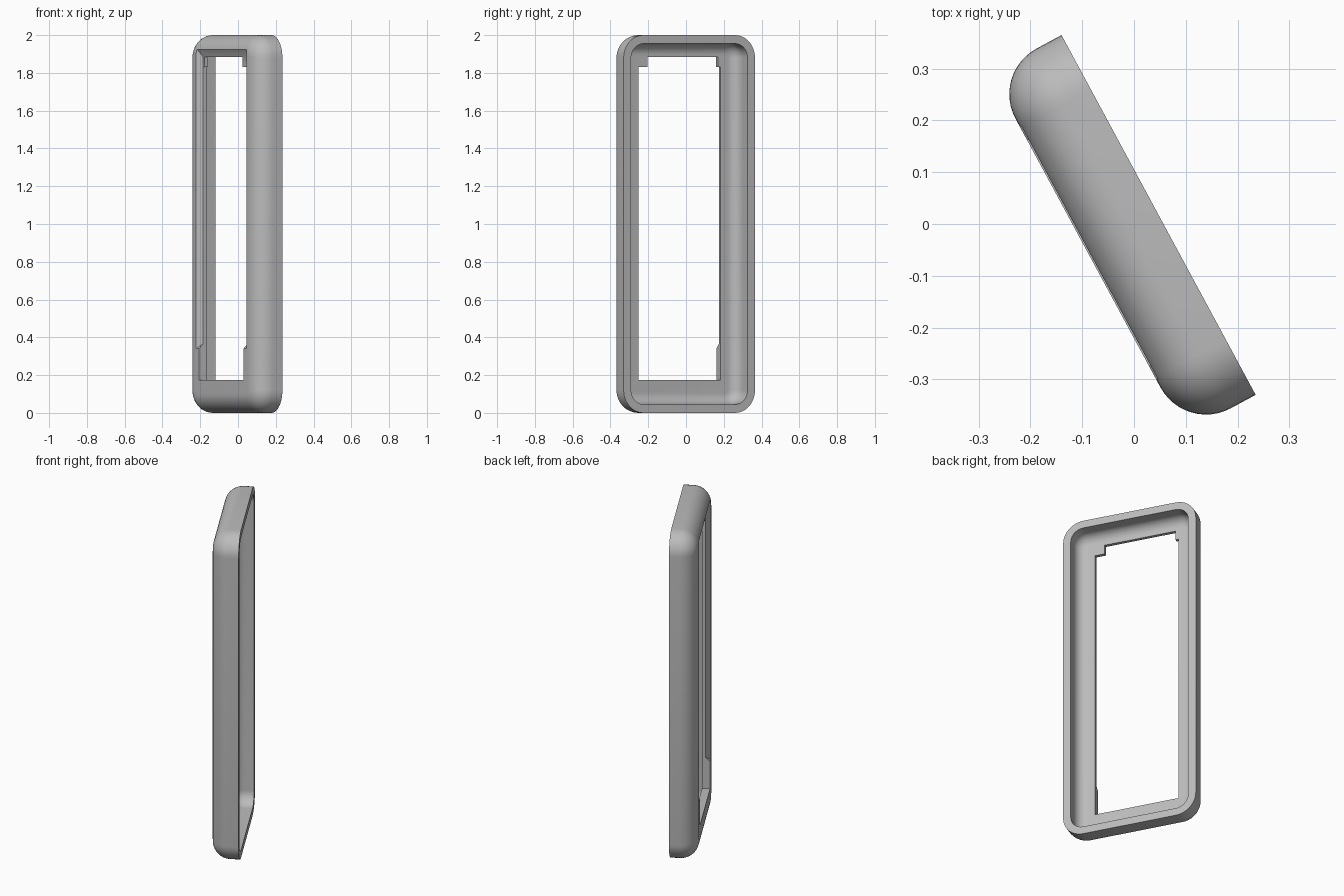
import bpy
import bmesh
from math import sin, cos, pi, radians

if "Cube" in bpy.data.objects:
    bpy.data.objects.remove(bpy.data.objects["Cube"])

HALF_W, HALF_H, CORNER = 0.395, 1.0, 0.12
DEPTH, INNER_DEPTH = 0.155, 0.11
PLACE, TURN = (0.0475, 0.0175, 1.0), radians(-61.65)

grey = bpy.data.materials.new("soft_grey")
grey.use_nodes = True
grey.diffuse_color = (0.5, 0.5, 0.5, 1)
grey.node_tree.nodes["Principled BSDF"].inputs["Base Color"].default_value = (0.5, 0.5, 0.5, 1)


def rounded_loop(inset, depth, steps=10):
    """Rounded rectangle, inset from the outline, at a depth toward the front."""
    r = CORNER - inset
    cx, cz = HALF_W - CORNER, HALF_H - CORNER
    points = []
    for k, (sx, sz) in enumerate([(1, 1), (-1, 1), (-1, -1), (1, -1)]):
        for i in range(steps + 1):
            a = (k + i / steps) * pi / 2
            points.append((sx * cx + r * cos(a), -depth, sz * cz + r * sin(a)))
    return points


def loft(name, loops):
    """Skin through the loops and cap both ends."""
    bm = bmesh.new()
    rings = [[bm.verts.new(p) for p in loop] for loop in loops]
    n = len(rings[0])
    for a, b in zip(rings, rings[1:]):
        for i in range(n):
            j = (i + 1) % n
            bm.faces.new((a[i], a[j], b[j], b[i]))
    bm.faces.new(rings[0])
    bm.faces.new(rings[-1])
    bmesh.ops.recalc_face_normals(bm, faces=bm.faces)
    mesh = bpy.data.meshes.new(name)
    bm.to_mesh(mesh)
    bm.free()
    mesh.materials.append(grey)
    obj = bpy.data.objects.new(name, mesh)
    obj.location = PLACE
    obj.rotation_euler.z = TURN
    bpy.context.collection.objects.link(obj)
    return obj


def arc(inset, depth, radius, steps=12):
    """Quarter-round section turning from the side wall to the front wall."""
    angles = [i / steps * pi / 2 for i in range(steps + 1)]
    return [(inset + radius * (1 - cos(a)), depth + radius * sin(a)) for a in angles]


def outline(points, depth):
    return [(x, -depth, z) for x, z in points]


def rect(half_width, bottom, top):
    return [(-half_width, bottom), (half_width, bottom), (half_width, top), (-half_width, top)]


# Rounded shell: outer side, front wall, then the hollow back
section = [(0.045, 0)] + arc(0.045, 0.05, INNER_DEPTH - 0.05)
section = section[::-1] + [(0, 0)] + arc(0, 0.055, DEPTH - 0.055)
frame = loft("frame", [rounded_loop(*s) for s in section])

# Opening through the front wall, stepped around two small upper tabs
side, low, high, tab = 0.2475, -0.825, 0.885, 0.83
opening = [(-side, low), (side, low), (side, tab), (side - 0.055, tab),
           (side - 0.055, high), (0.017 - side, high), (0.017 - side, tab), (-side, tab)]
hole = loft("opening_cutter", [outline(opening, 0.08), outline(opening, 0.2)])

# Bevelled recess around the front of the opening
inner, outer = rect(side, -0.635, high), rect(side + 0.032, -0.66, 0.93)
recess = loft("recess_cutter", [outline(inner, 0.13), outline(outer, DEPTH),
                                outline(outer, 0.2)])

bpy.context.view_layer.objects.active = frame
frame.select_set(True)
for cutter in (hole, recess):
    cutter.hide_render = True
    cut = frame.modifiers.new("cut", "BOOLEAN")
    cut.operation = "DIFFERENCE"
    cut.solver = "EXACT"
    cut.object = cutter
    bpy.ops.object.modifier_apply(modifier=cut.name)
    bpy.data.objects.remove(cutter)

bpy.ops.object.shade_smooth_by_angle(angle=radians(30))
